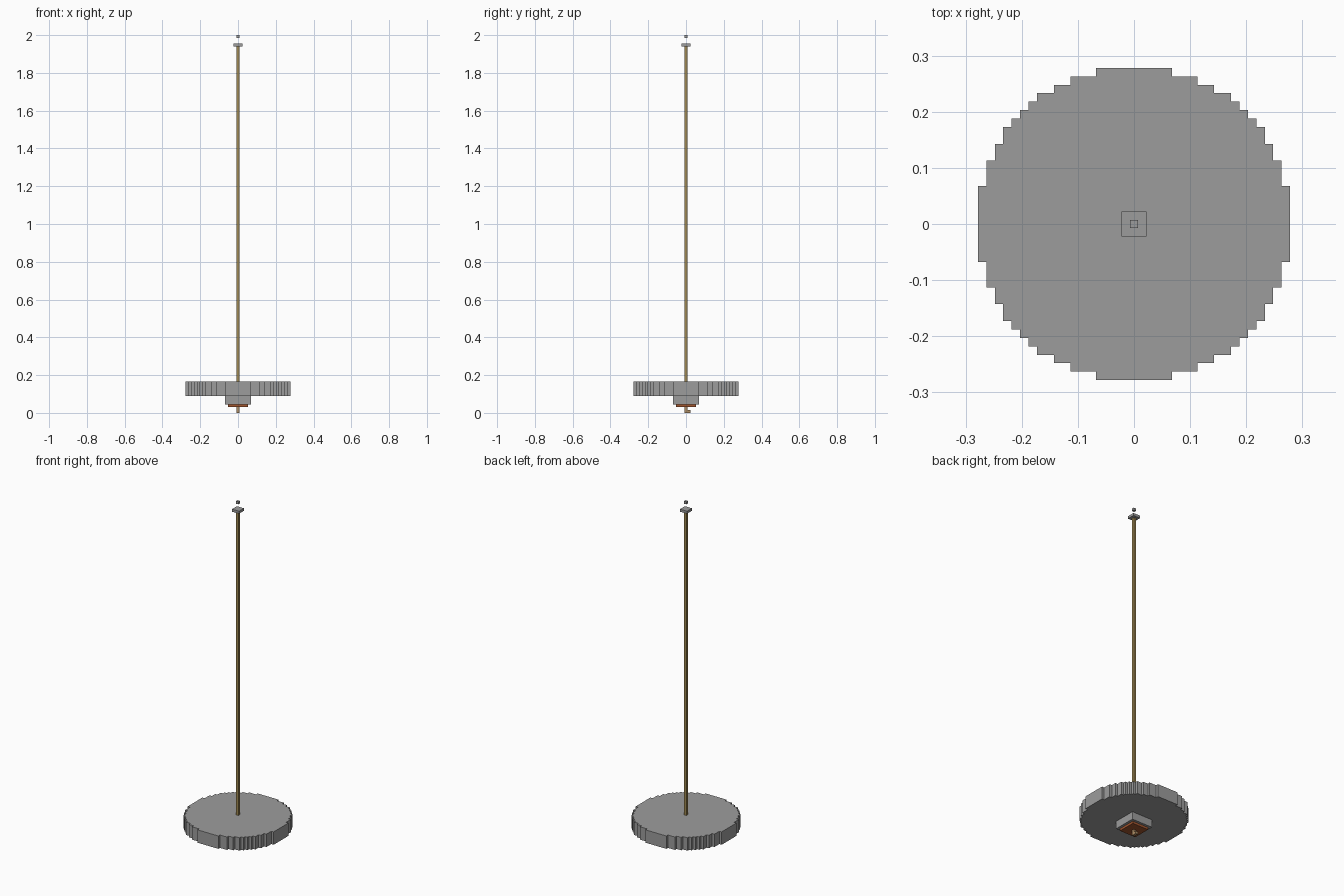
import bpy, bmesh

cube = bpy.data.objects.get("Cube")
if cube:
    bpy.data.objects.remove(cube, do_unlink=True)

U = 2 / 133  # size of one block unit


def material(name, rgb):
    m = bpy.data.materials.new(name)
    m.use_nodes = True
    m.diffuse_color = (*rgb, 1)
    m.node_tree.nodes["Principled BSDF"].inputs["Base Color"].default_value = (*rgb, 1)
    return m


GREY = material("stone grey", (0.335, 0.335, 0.335))
BRASS = material("dull brass", (0.35, 0.25, 0.085))
COPPER = material("copper brown", (0.35, 0.09, 0.027))
TAN = material("pale tan", (0.43, 0.27, 0.13))


def prism(name, outline, z0, z1, mat):
    """Extrude a flat outline, given in block units, from z0 to z1."""
    bm = bmesh.new()
    base = bm.faces.new([bm.verts.new((x * U, y * U, z0 * U)) for x, y in outline])
    top = bmesh.ops.extrude_face_region(bm, geom=[base])["geom"]
    bmesh.ops.translate(bm, vec=(0, 0, (z1 - z0) * U),
                        verts=[v for v in top if isinstance(v, bmesh.types.BMVert)])
    bmesh.ops.recalc_face_normals(bm, faces=bm.faces)
    mesh = bpy.data.meshes.new(name)
    bm.to_mesh(mesh)
    bm.free()
    mesh.materials.append(mat)
    obj = bpy.data.objects.new(name, mesh)
    bpy.context.collection.objects.link(obj)


def rect(x, y0, y1):
    return [(-x, y0), (x, y0), (x, y1), (-x, y1)]


def square(r):
    return rect(r, -r, r)


def stepped_circle():
    """Staircase outline of a round block disc, one quarter turned four times."""
    half = [4.5, 7.5, 9.5, 11.5, 12.5, 13.5]
    steps = [(18.5 - i, h) for i, h in enumerate(half)]
    steps += [(h, 18.5 - i) for i, h in list(enumerate(half))[-2::-1]]
    quarter = []
    for i, (x, y) in enumerate(steps):
        quarter.append((x, y))
        if i + 1 < len(steps):
            quarter.append((steps[i + 1][0], y))
    outline = []
    for _ in range(4):
        outline += quarter
        quarter = [(-y, x) for x, y in quarter]
    return outline


# Large stepped disc with its hub and bottom plate
prism("disc", stepped_circle(), 6, 11, GREY)
prism("hub", square(4.5), 3, 6, GREY)
prism("bottom_plate", square(3.5), 2.1, 3, COPPER)

# Short hooked stem underneath
prism("lower_stem", square(0.5), 1, 2.1, TAN)
prism("stem_hook", rect(0.5, -0.5, 1.5), 0, 1, TAN)

# Long rod, its cap and the small block floating above
prism("rod", square(0.5), 11, 129, BRASS)
prism("rod_cap", square(1.5), 129, 130, GREY)
prism("top_block", square(0.5), 132, 133, GREY)
